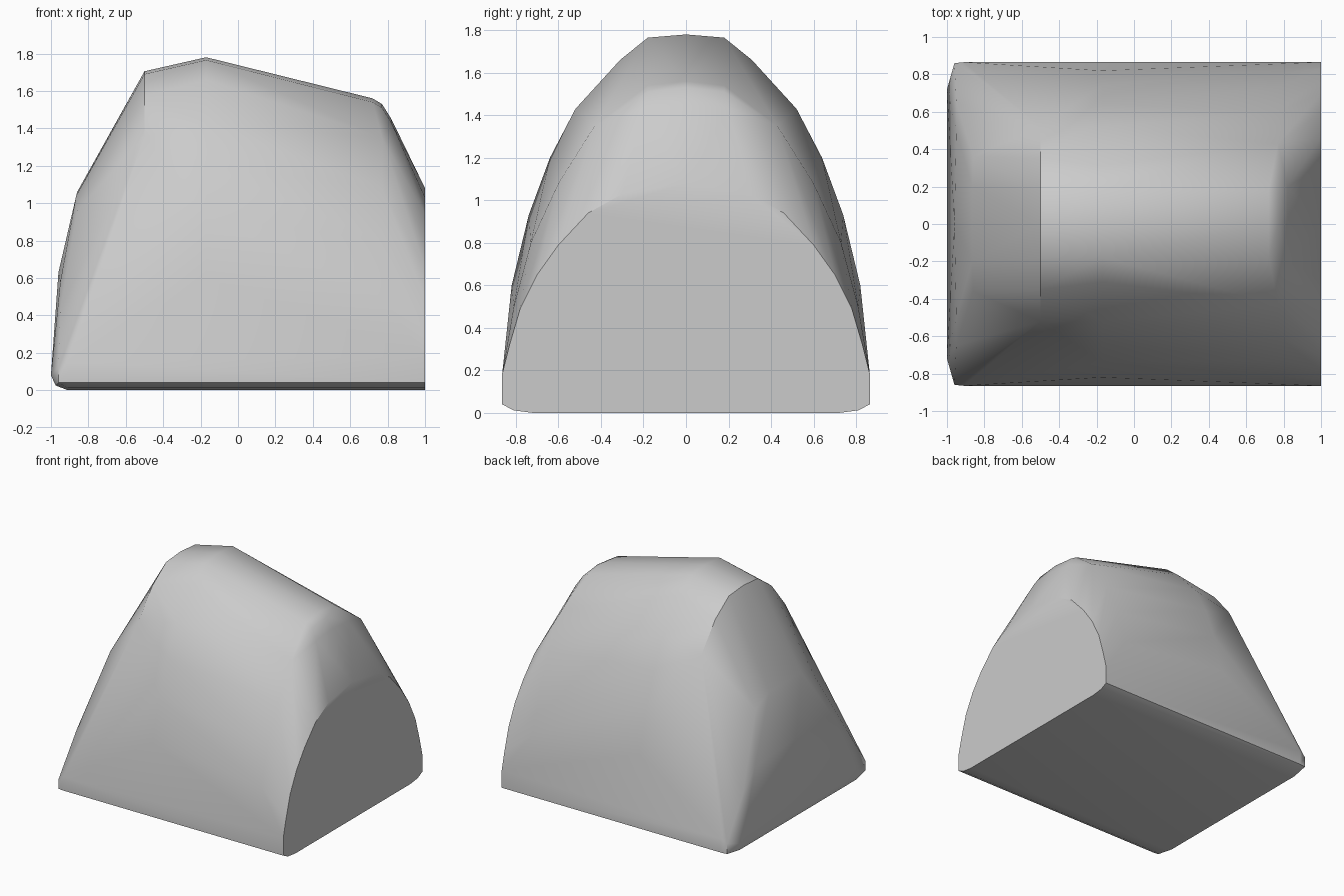
import bpy, bmesh, math

cube = bpy.data.objects.get("Cube")
if cube:
    bpy.data.objects.remove(cube)

# Neutral grey skin
grey = bpy.data.materials.new("plain_grey")
grey.use_nodes = True
colour = (0.6, 0.6, 0.6, 1)
grey.diffuse_color = colour
grey.node_tree.nodes["Principled BSDF"].inputs["Base Color"].default_value = colour

# Half sections (y, z) of the shell at stations along x
foot = [(0.865, 0.18), (0.865, 0.04), (0.81, 0.012), (0.72, 0)]
stations = {
    -0.96: [(0.86, 0.12), (0.86, 0.04)],
    -0.91: [(0.865, 0.15), (0.865, 0.04), (0.81, 0.012), (0.72, 0)],
    -0.50: [(0, 1.705), (0.18, 1.69), (0.35, 1.57), (0.52, 1.36)],
    -0.17: [(0, 1.78), (0.18, 1.765), (0.31, 1.66), (0.52, 1.43),
            (0.64, 1.2), (0.74, 0.93), (0.82, 0.6)] + foot,
    0.72: [(0, 1.56), (0.18, 1.54)],
    0.77: [(0, 1.53), (0.18, 1.51), (0.43, 1.35), (0.6, 1.08),
           (0.73, 0.8), (0.81, 0.5)] + foot,
    0.82: [(0, 1.45), (0.2, 1.43), (0.44, 1.25)],
    1.00: [(0, 1.08), (0.3, 1.03), (0.46, 0.94), (0.6, 0.79),
           (0.7, 0.65), (0.78, 0.49), (0.83, 0.32)] + foot,
}
points = [(x, y, z) for x, half in stations.items() for y, z in half]

# Bulging left end: brow, cheek and toe
points += [(-0.86, 0, 1.06), (-0.865, 0.2, 1.04), (-0.86, 0.36, 0.96),
           (-0.96, 0, 0.63), (-0.95, 0.5, 0.58), (-0.95, 0.65, 0.43),
           (-1, 0.72, 0.08), (-0.975, 0.72, 0.025)]

# Mirror across y and wrap in one convex skin
bm = bmesh.new()
for x, y, z in points:
    for side in ((1, -1) if y else (1,)):
        bm.verts.new((x, side * y, z))
bmesh.ops.convex_hull(bm, input=bm.verts[:])
loose = [v for v in bm.verts if not v.link_faces]
bmesh.ops.delete(bm, geom=loose, context="VERTS")
bmesh.ops.dissolve_limit(bm, angle_limit=math.radians(0.5),
                         verts=bm.verts[:], edges=bm.edges[:])
bmesh.ops.recalc_face_normals(bm, faces=bm.faces[:])

mesh = bpy.data.meshes.new("domed_shell")
bm.to_mesh(mesh)
bm.free()
mesh.materials.append(grey)
shell = bpy.data.objects.new("domed_shell", mesh)
bpy.context.collection.objects.link(shell)

# Smooth skin with crisp end and base edges
bpy.ops.object.select_all(action="DESELECT")
shell.select_set(True)
bpy.context.view_layer.objects.active = shell
bpy.ops.object.shade_smooth_by_angle(angle=math.radians(30))
